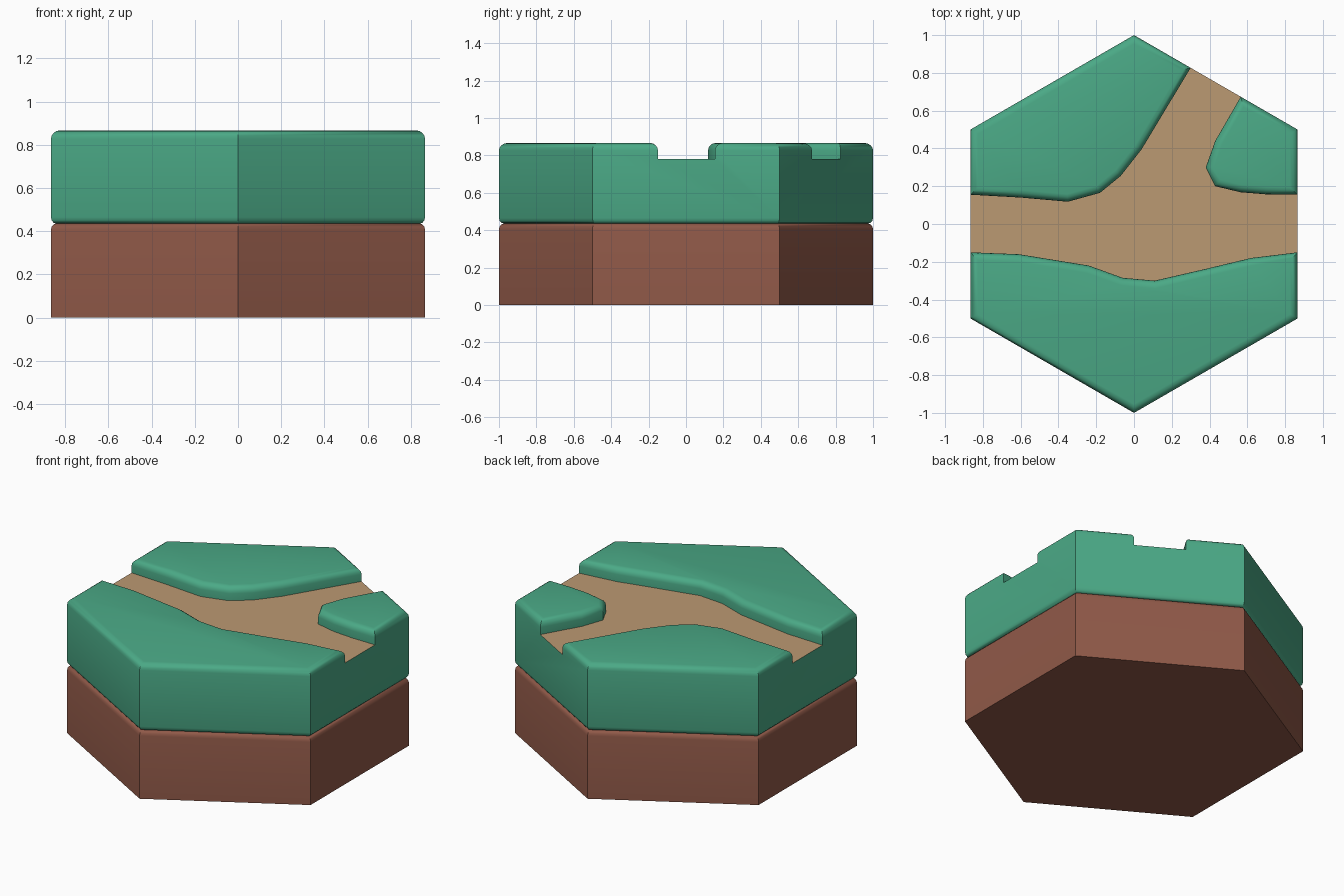
import bpy, bmesh, math
from mathutils import Vector

if "Cube" in bpy.data.objects:
    bpy.data.objects.remove(bpy.data.objects["Cube"])

W = math.sqrt(3) / 2
SEAM, FLOOR, TOP = 0.435, 0.78, 0.866


def edge_y(x):
    return 1 - x / math.sqrt(3)


def inset(points, d):
    """Offset a counter-clockwise outline inwards with mitred corners."""
    pts = [Vector(p) for p in points]
    out = []
    for i, p in enumerate(pts):
        a = (p - pts[i - 1]).normalized()
        b = (pts[(i + 1) % len(pts)] - p).normalized()
        na, nb = Vector((-a.y, a.x)), Vector((-b.y, b.x))
        out.append(p + (na + nb) * (d / (1 + na.dot(nb))))
    return out


def arc(z_wall, z_end, d, steps):
    """Rounded edge as (inset, height) pairs, from the wall to the cap."""
    return [(d * (1 - math.cos(t)), z_wall + (z_end - z_wall) * math.sin(t))
            for t in (math.pi / 2 * i / steps for i in range(steps + 1))]


def loft(bm, outline, profile, bottom=False, top=False):
    rings = [[bm.verts.new((p.x, p.y, z)) for p in inset(outline, d)] for d, z in profile]
    n = len(outline)
    for lo, hi in zip(rings, rings[1:]):
        for i in range(n):
            j = (i + 1) % n
            bm.faces.new((lo[i], lo[j], hi[j], hi[i]))
    if bottom:
        bm.faces.new(rings[0][::-1])
    if top:
        bm.faces.new(rings[-1])


def finish(bm, name, color):
    bmesh.ops.remove_doubles(bm, verts=bm.verts[:], dist=1e-4)
    bmesh.ops.dissolve_limit(bm, angle_limit=math.radians(0.2),
                             verts=bm.verts[:], edges=bm.edges[:])
    mesh = bpy.data.meshes.new(name)
    bm.to_mesh(mesh)
    bm.free()
    mat = bpy.data.materials.new(name + "_color")
    mat.diffuse_color = (*color, 1)
    mat.use_nodes = True
    mat.node_tree.nodes["Principled BSDF"].inputs["Base Color"].default_value = mat.diffuse_color
    mesh.materials.append(mat)
    ob = bpy.data.objects.new(name, mesh)
    bpy.context.collection.objects.link(ob)
    bpy.ops.object.select_all(action='DESELECT')
    ob.select_set(True)
    bpy.context.view_layer.objects.active = ob
    bpy.ops.object.shade_smooth_by_angle(angle=math.radians(40))


# Outlines of the three raised grass patches
back = [(0, 1), (-W, 0.5), (-W, 0.155), (-0.6, 0.14), (-0.35, 0.118), (-0.18, 0.165),
        (-0.07, 0.255), (0.04, 0.395), (0.3, edge_y(0.3))]
small = [(W, 0.5), (0.565, edge_y(0.565)), (0.43, 0.44), (0.38, 0.30), (0.43, 0.2),
         (0.565, 0.168), (0.7, 0.157), (W, 0.155)]
front = [(-W, -0.15), (-W, -0.5), (0, -1), (W, -0.5), (W, -0.15), (0.62, -0.18),
         (0.37, -0.24), (0.11, -0.30), (-0.06, -0.285), (-0.24, -0.22), (-0.61, -0.16)]
hexagon = [(0, 1), (-W, 0.5), (-W, -0.5), (0, -1), (W, -0.5), (W, 0.5)]

# Earth base
bm = bmesh.new()
loft(bm, hexagon, [(0, 0)] + arc(0.405, SEAM, 0.024, 3), bottom=True, top=True)
finish(bm, "earth_base", (0.28, 0.10, 0.065))

# Grass layer: lower body welded to the rounded patches
bm = bmesh.new()
body = [back[8], *back[:3], *front[:5], small[7], *small[:2]]
loft(bm, body, arc(0.465, SEAM, 0.024, 3)[::-1] + [(0, FLOOR)], bottom=True)
for patch in (back, small, front):
    loft(bm, patch, [(0, FLOOR)] + arc(TOP - 0.04, TOP, 0.04, 4), top=True)
finish(bm, "grass_layer", (0.07, 0.40, 0.24))

# Forked dirt path between the patches
bm = bmesh.new()
path = [front[0]] + front[4:][::-1] + small[1:][::-1] + back[2:][::-1]
bm.faces.new([bm.verts.new((x, y, FLOOR)) for x, y in path])
finish(bm, "dirt_path", (0.50, 0.32, 0.17))
